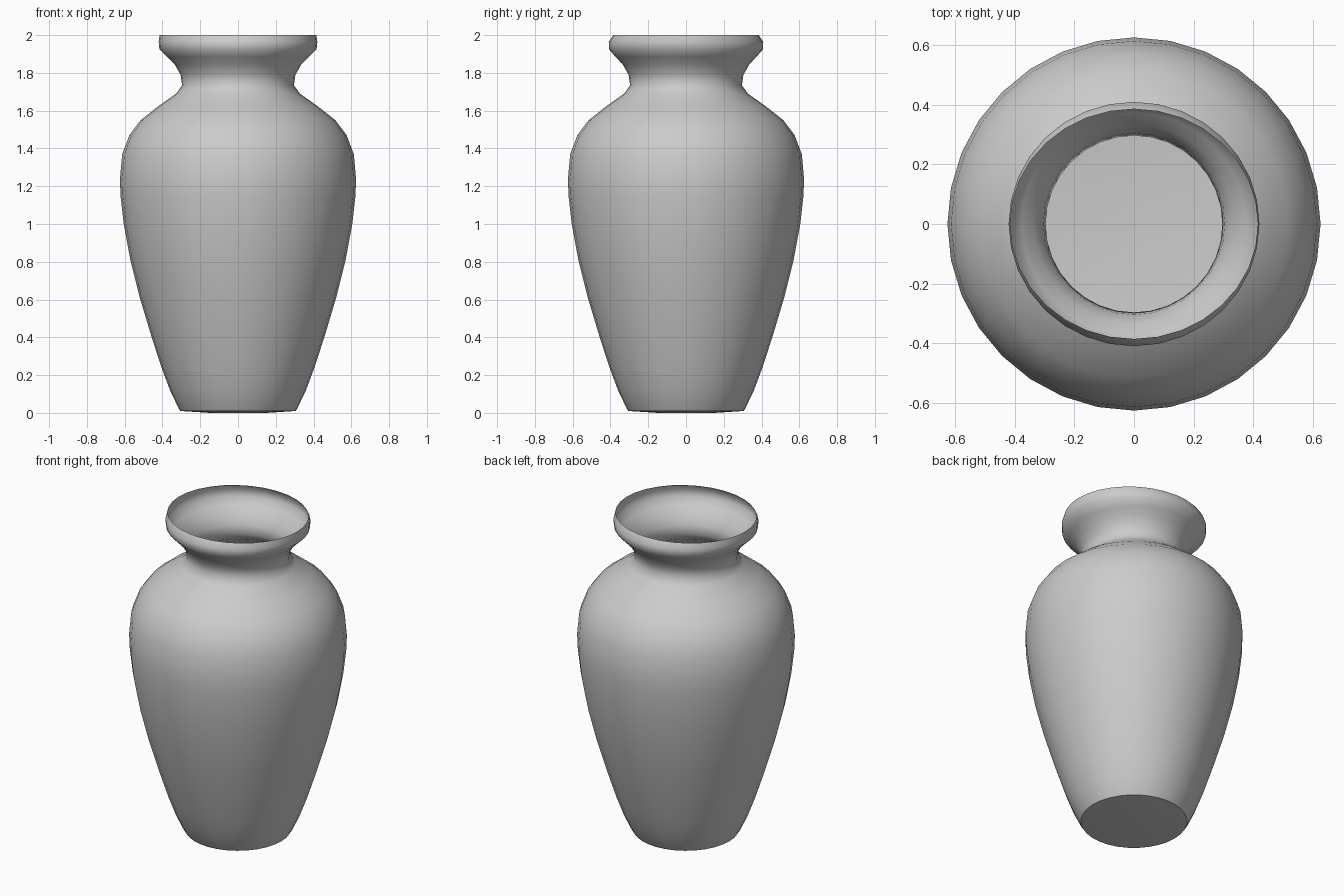
import bpy, bmesh, math

SIDES = 32
# Vase silhouette from the foot to the lip: (x radius, y radius, height)
profile = [
    (0.15, 0.15, 0.0), (0.305, 0.305, 0.01), (0.315, 0.315, 0.025),
    (0.36, 0.36, 0.12), (0.405, 0.405, 0.24), (0.46, 0.46, 0.41),
    (0.52, 0.52, 0.61), (0.57, 0.57, 0.81), (0.605, 0.605, 1.0),
    (0.622, 0.622, 1.15), (0.625, 0.625, 1.24), (0.613, 0.613, 1.37),
    (0.575, 0.575, 1.47), (0.515, 0.515, 1.55), (0.42, 0.42, 1.625),
    (0.328, 0.328, 1.69), (0.296, 0.296, 1.735), (0.304, 0.304, 1.79),
    (0.335, 0.335, 1.845), (0.375, 0.373, 1.885), (0.416, 0.408, 1.925),
    (0.42, 0.409, 1.965), (0.415, 0.385, 2.0),
]

bm = bmesh.new()
# Stack of rings, the lip being slightly oval
rings = []
for rx, ry, z in profile:
    rings.append([bm.verts.new((rx * math.cos(2 * math.pi * i / SIDES),
                                ry * math.sin(2 * math.pi * i / SIDES), z))
                  for i in range(SIDES)])

# Thin wall joining the rings
for low, high in zip(rings, rings[1:]):
    for i in range(SIDES):
        j = (i + 1) % SIDES
        bm.faces.new((low[i], low[j], high[j], high[i]))

# Closed floor, open mouth
bm.faces.new(rings[0][::-1])

mesh = bpy.data.meshes.new("vase")
bm.to_mesh(mesh)
bm.free()
vase = bpy.data.objects.new("vase", mesh)
bpy.context.collection.objects.link(vase)

# Smooth body with a crisp foot edge
bpy.context.view_layer.objects.active = vase
vase.select_set(True)
bpy.ops.object.shade_smooth_by_angle(angle=math.radians(50))
